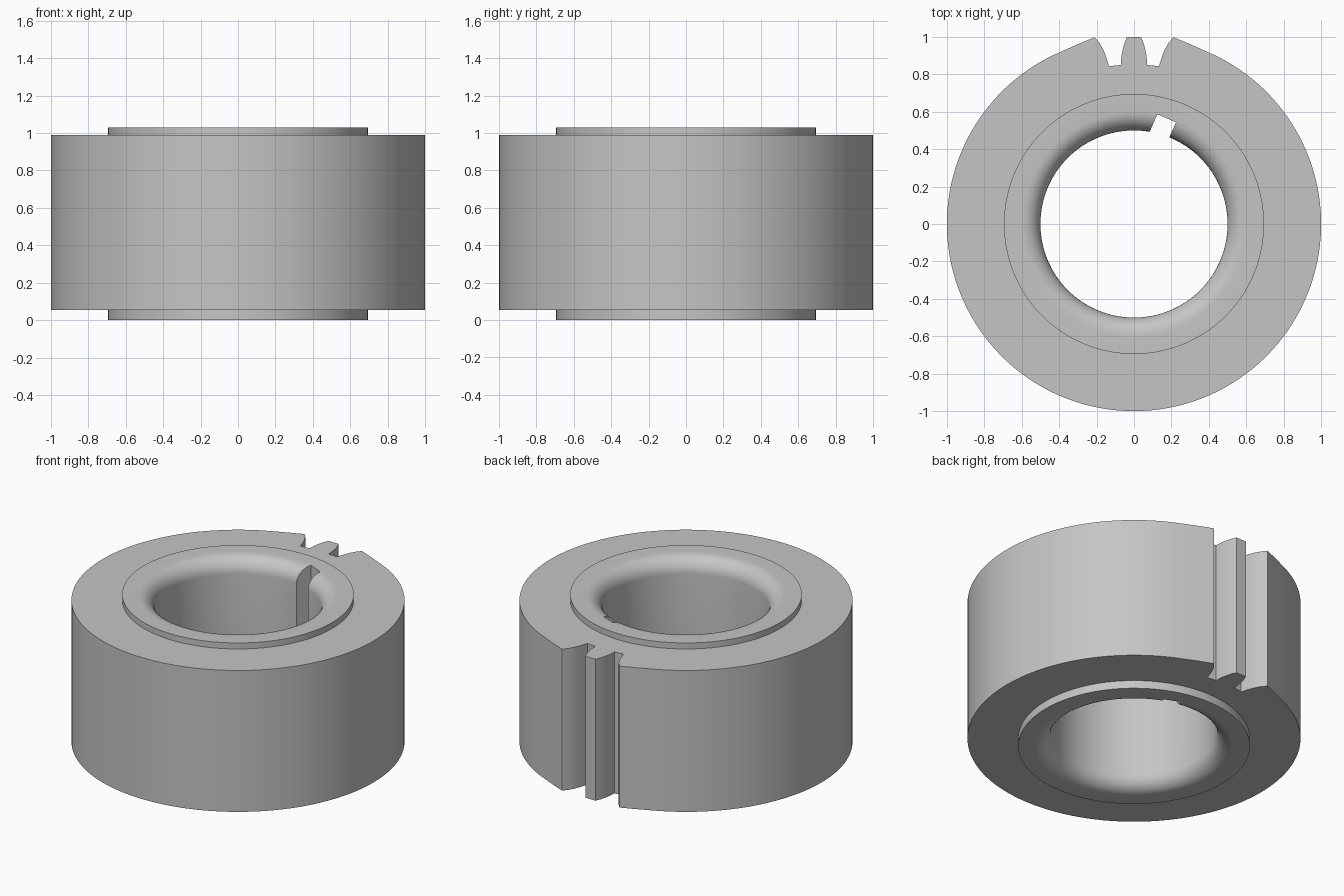
import bpy, bmesh
from math import sin, cos, pi, radians, atan2, hypot
from mathutils import Matrix

cube = bpy.data.objects.get("Cube")
if cube:
    bpy.data.objects.remove(cube, do_unlink=True)

STEEL = (0.56, 0.56, 0.56, 1.0)
steel = bpy.data.materials.new("grey_steel")
steel.use_nodes = True
steel.diffuse_color = STEEL
steel.node_tree.nodes["Principled BSDF"].inputs["Base Color"].default_value = STEEL


def make_object(name, bm):
    bmesh.ops.recalc_face_normals(bm, faces=bm.faces)
    mesh = bpy.data.meshes.new(name)
    bm.to_mesh(mesh)
    bm.free()
    mesh.materials.append(steel)
    obj = bpy.data.objects.new(name, mesh)
    bpy.context.collection.objects.link(obj)
    return obj


def ring_body(name, rings):
    """Join closed loops of points into a hollow solid of quads."""
    bm = bmesh.new()
    loops = [[bm.verts.new(p) for p in ring] for ring in rings]
    for a, b in zip(loops, loops[1:] + loops[:1]):
        for i in range(len(a)):
            j = (i + 1) % len(a)
            bm.faces.new((a[i], a[j], b[j], b[i]))
    return make_object(name, bm)


def smooth(obj):
    bpy.ops.object.select_all(action='DESELECT')
    obj.select_set(True)
    bpy.context.view_layer.objects.active = obj
    bpy.ops.object.shade_smooth_by_angle(angle=radians(30))


# Rim outline: mirrored tooth gaps at the back, then a round arc
tooth_side = [(0.037, 1.0), (0.052, 0.965), (0.061, 0.93), (0.068, 0.89),
              (0.07, 0.85), (0.133, 0.843), (0.148, 0.89), (0.162, 0.928),
              (0.184, 0.967), (0.21, 0.998), (0.30, 0.961)]
START, STEPS = radians(23), 120
arc = []
for i in range(STEPS + 1):
    t = START + (2 * pi - 2 * START) * i / STEPS
    arc.append((sin(t), cos(t)))
outline = tooth_side + arc + [(-x, y) for x, y in reversed(tooth_side)]

# Rim: the outline joined to a circle hidden inside the hub
HUB_R, BOTTOM, TOP = 0.695, 0.053, 0.99
inner = [(x * (HUB_R - 0.01) / hypot(x, y), y * (HUB_R - 0.01) / hypot(x, y))
         for x, y in outline]
rim = ring_body("toothed_rim", [[(x, y, z) for x, y in loop] for loop, z in (
    (inner, BOTTOM), (outline, BOTTOM), (outline, TOP), (inner, TOP))])

# Hub: turned profile with a rounded lip at both ends of the bore
HEIGHT, BORE, FILLET, SEGMENTS = 1.03, 0.5, 0.1, 128
lip = []
for i in range(11):
    t = pi / 2 * i / 10
    lip.append((BORE + FILLET * (1 - cos(t)), FILLET * (1 - sin(t))))
profile = lip + [(HUB_R, 0), (HUB_R, HEIGHT)]
profile += [(r, HEIGHT - z) for r, z in reversed(lip)]
angles = [2 * pi * i / SEGMENTS for i in range(SEGMENTS)]
hub = ring_body("hub", [[(r * cos(a), r * sin(a), z) for a in angles]
                        for r, z in profile])

# Keyway: slanted slot cut through the bore wall
bm = bmesh.new()
bmesh.ops.create_cube(bm, size=1, matrix=(
    Matrix.Rotation(radians(-24), 4, 'Z')
    @ Matrix.Translation((-0.07, 0.487, HEIGHT / 2))
    @ Matrix.Diagonal((0.108, 0.2, 2, 1))))
cutter = make_object("keyway_cutter", bm)
cutter.hide_render = True
cut = hub.modifiers.new("keyway", 'BOOLEAN')
cut.operation = 'DIFFERENCE'
cut.solver = 'EXACT'
cut.object = cutter
bpy.context.view_layer.objects.active = hub
bpy.ops.object.modifier_apply(modifier=cut.name)
bpy.data.objects.remove(cutter, do_unlink=True)

smooth(rim)
smooth(hub)
